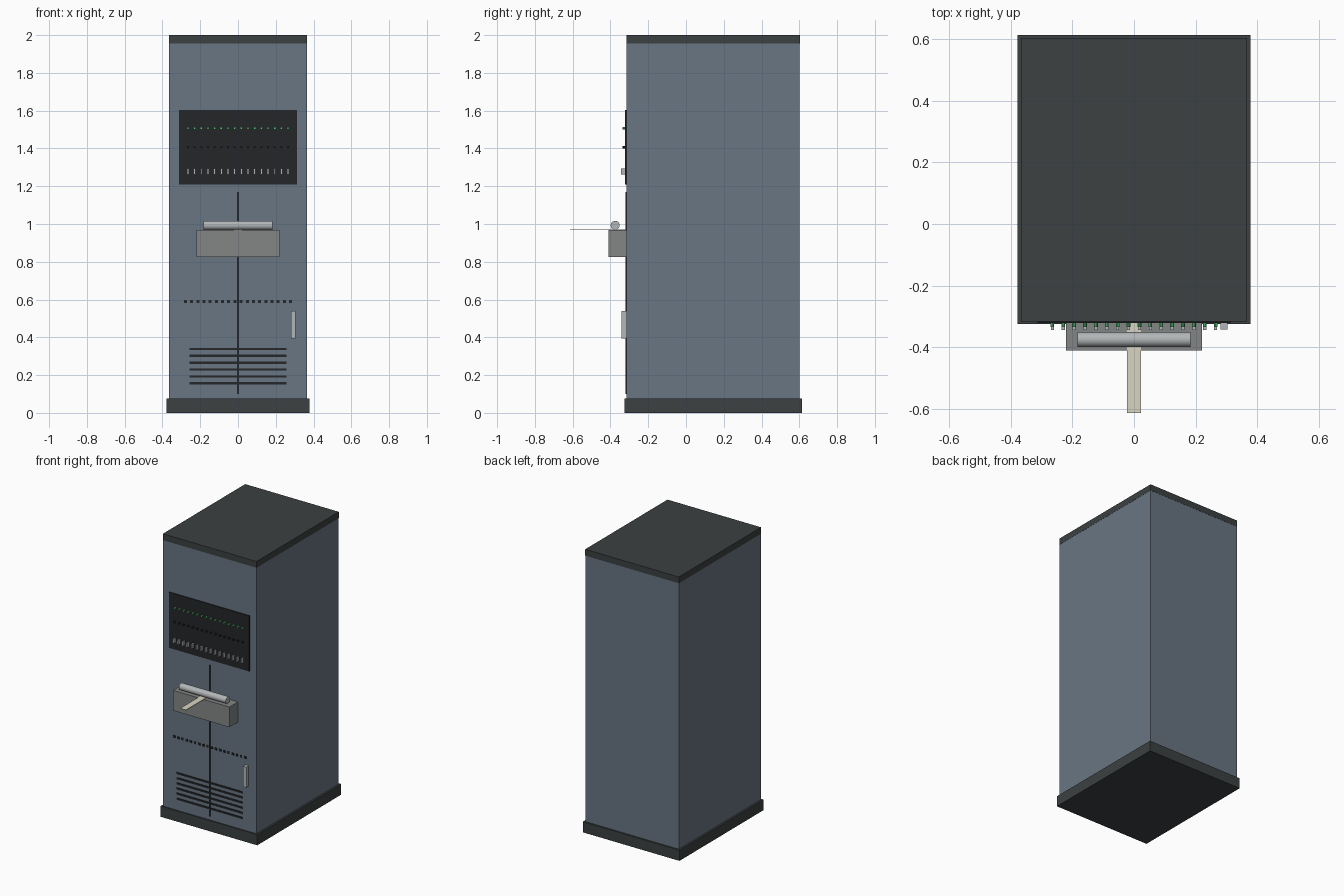
import bpy, math

if "Cube" in bpy.data.objects:
    bpy.data.objects.remove(bpy.data.objects["Cube"])


def mat(name, rgb):
    m = bpy.data.materials.new(name)
    m.diffuse_color = (*rgb, 1)
    m.use_nodes = True
    m.node_tree.nodes["Principled BSDF"].inputs["Base Color"].default_value = m.diffuse_color
    return m


BLUE = mat("blue_grey", (0.14, 0.18, 0.225))
DARK = mat("charcoal", (0.045, 0.052, 0.054))
BLACK = mat("black", (0.018, 0.019, 0.02))
GREEN = mat("lamp_green", (0.1, 0.6, 0.2))
METAL = mat("metal", (0.45, 0.47, 0.48))
GREY = mat("reader_grey", (0.23, 0.24, 0.24))
PAPER = mat("paper", (0.7, 0.66, 0.53))


def box(name, x, y, z, m):
    """Box from (min, max) ranges on each axis."""
    bpy.ops.mesh.primitive_cube_add(size=1, location=[sum(r) / 2 for r in (x, y, z)])
    ob = bpy.context.object
    ob.scale = [r[1] - r[0] for r in (x, y, z)]
    bpy.ops.object.transform_apply(location=False, rotation=False, scale=True)
    ob.name = name
    ob.data.materials.append(m)
    return ob


def cylinder(name, r, depth, loc, rot, m, sides):
    bpy.ops.mesh.primitive_cylinder_add(vertices=sides, radius=r, depth=depth,
                                        location=loc, rotation=rot)
    ob = bpy.context.object
    ob.name = name
    ob.data.materials.append(m)
    bpy.ops.object.shade_smooth_by_angle()
    return ob


def around(c, half):
    return (c - half, c + half)


F = -0.315  # cabinet front plane

# Cabinet
box("plinth", (-0.378, 0.378), (-0.325, 0.613), (0, 0.075), DARK)
box("cabinet_body", (-0.365, 0.365), (F, 0.602), (0.075, 1.955), BLUE)
box("top_cap", (-0.366, 0.366), (F - 0.001, 0.603), (1.955, 2.0), DARK)

# Control panel with lamps and switches
box("control_panel", (-0.313, 0.313), (F - 0.007, F + 0.01), (1.21, 1.603), BLACK)
for i in range(16):
    x = -0.265 + i * 0.53 / 15
    for name, z, m in (("lit_lamp", 1.507, GREEN), ("unlit_lamp", 1.407, BLACK)):
        cylinder(name, 0.0065, 0.018, (x, -0.326, z), (math.pi / 2, 0, 0), m, 10)
    box("toggle_switch", around(x, 0.005), (-0.344, -0.318), (1.263, 1.294), METAL)

# Door seam and handle
box("door_seam", around(0, 0.004), (F - 0.004, F + 0.01), (0.1, 1.17), BLACK)
box("door_handle", (0.28, 0.304), (-0.342, F + 0.005), (0.395, 0.54), METAL)

# Tape reader
box("reader_housing", (-0.22, 0.22), (-0.41, F + 0.01), (0.825, 0.968), GREY)
cylinder("reader_roller", 0.024, 0.366, (0, -0.375, 0.993), (0, math.pi / 2, 0), METAL, 24)
box("paper_tape", around(0, 0.022), (-0.613, -0.318), (0.968, 0.972), PAPER)

# Row of small ports
for i in range(18):
    box("port", around(-0.278 + i * 0.556 / 17, 0.008), (F - 0.004, F + 0.01),
        around(0.59, 0.008), BLACK)

# Ventilation slots
for i in range(6):
    box("vent_slot", around(0, 0.257), (F - 0.005, F + 0.01),
        around(0.157 + i * 0.0362, 0.006), BLACK)
